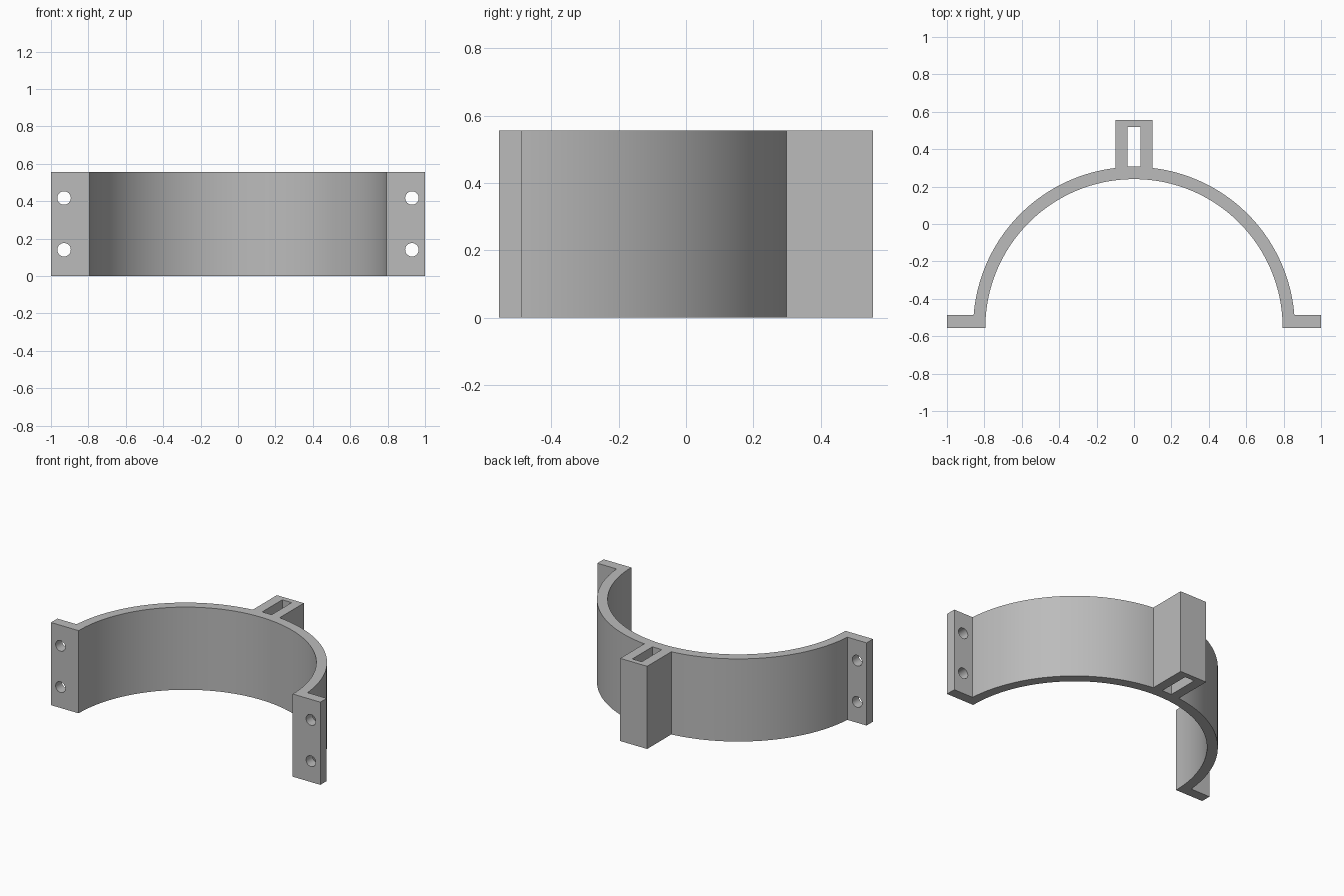
import bpy, bmesh, math
from mathutils import Matrix

cube = bpy.data.objects.get("Cube")
if cube:
    bpy.data.objects.remove(cube, do_unlink=True)

HEIGHT = 0.555
FRONT, BACK = -0.555, 0.555       # the arc is centred on the front plane
INNER, OUTER = 0.795, 0.86
FLANGE_Y = -0.487
LUG = 0.1
SEGMENTS = 64

grey = bpy.data.materials.new("light grey")
grey.use_nodes = True
colour = (0.5, 0.5, 0.5, 1)
grey.diffuse_color = colour
grey.node_tree.nodes["Principled BSDF"].inputs["Base Color"].default_value = colour


def make_object(name, bm):
    bmesh.ops.recalc_face_normals(bm, faces=bm.faces)
    mesh = bpy.data.meshes.new(name)
    bm.to_mesh(mesh)
    bm.free()
    mesh.materials.append(grey)
    obj = bpy.data.objects.new(name, mesh)
    bpy.context.collection.objects.link(obj)
    return obj


def arc(radius, start, end):
    steps = [start + (end - start) * i / SEGMENTS for i in range(SEGMENTS + 1)]
    return [(radius * math.cos(a), FRONT + radius * math.sin(a)) for a in steps]


def mirrored(points):
    return [(-x, y) for x, y in reversed(points)]


# Half-ring clamp with flanges and rear lug, extruded from its plan outline
right_side = [(1, FRONT), (1, FLANGE_Y)]
right_side += arc(OUTER, math.asin((FLANGE_Y - FRONT) / OUTER), math.acos(LUG / OUTER))
right_side += [(LUG, BACK)]
outline = right_side + mirrored(right_side) + arc(INNER, math.pi, 0)

bm = bmesh.new()
face = bm.faces.new([bm.verts.new((x, y, 0)) for x, y in outline])
top = bmesh.ops.extrude_face_region(bm, geom=[face])["geom"]
bmesh.ops.translate(bm, vec=(0, 0, HEIGHT),
                    verts=[v for v in top if isinstance(v, bmesh.types.BMVert)])
clamp = make_object("half_ring_clamp", bm)

# Cutters: bolt holes through the flanges and the strap slot in the lug
bm = bmesh.new()
for x in (-0.93, 0.93):
    for z in (0.14, 0.417):
        place = Matrix.Translation((x, -0.52, z)) @ Matrix.Rotation(math.pi / 2, 4, 'X')
        bmesh.ops.create_cone(bm, cap_ends=True, segments=32, radius1=0.036,
                              radius2=0.036, depth=0.2, matrix=place)
slot = Matrix.Translation((0, 0.413, HEIGHT / 2)) @ Matrix.Diagonal((0.07, 0.213, 1, 1))
bmesh.ops.create_cube(bm, size=1, matrix=slot)
cutter = make_object("hole_cutter", bm)
cutter.hide_render = True

cut = clamp.modifiers.new("holes", 'BOOLEAN')
cut.operation = 'DIFFERENCE'
cut.solver = 'EXACT'
cut.object = cutter

# Apply the cuts and shade the curved walls smoothly
bpy.ops.object.select_all(action='DESELECT')
clamp.select_set(True)
bpy.context.view_layer.objects.active = clamp
bpy.ops.object.modifier_apply(modifier=cut.name)
bpy.data.objects.remove(cutter, do_unlink=True)
bpy.ops.object.shade_smooth_by_angle(angle=math.radians(30))
